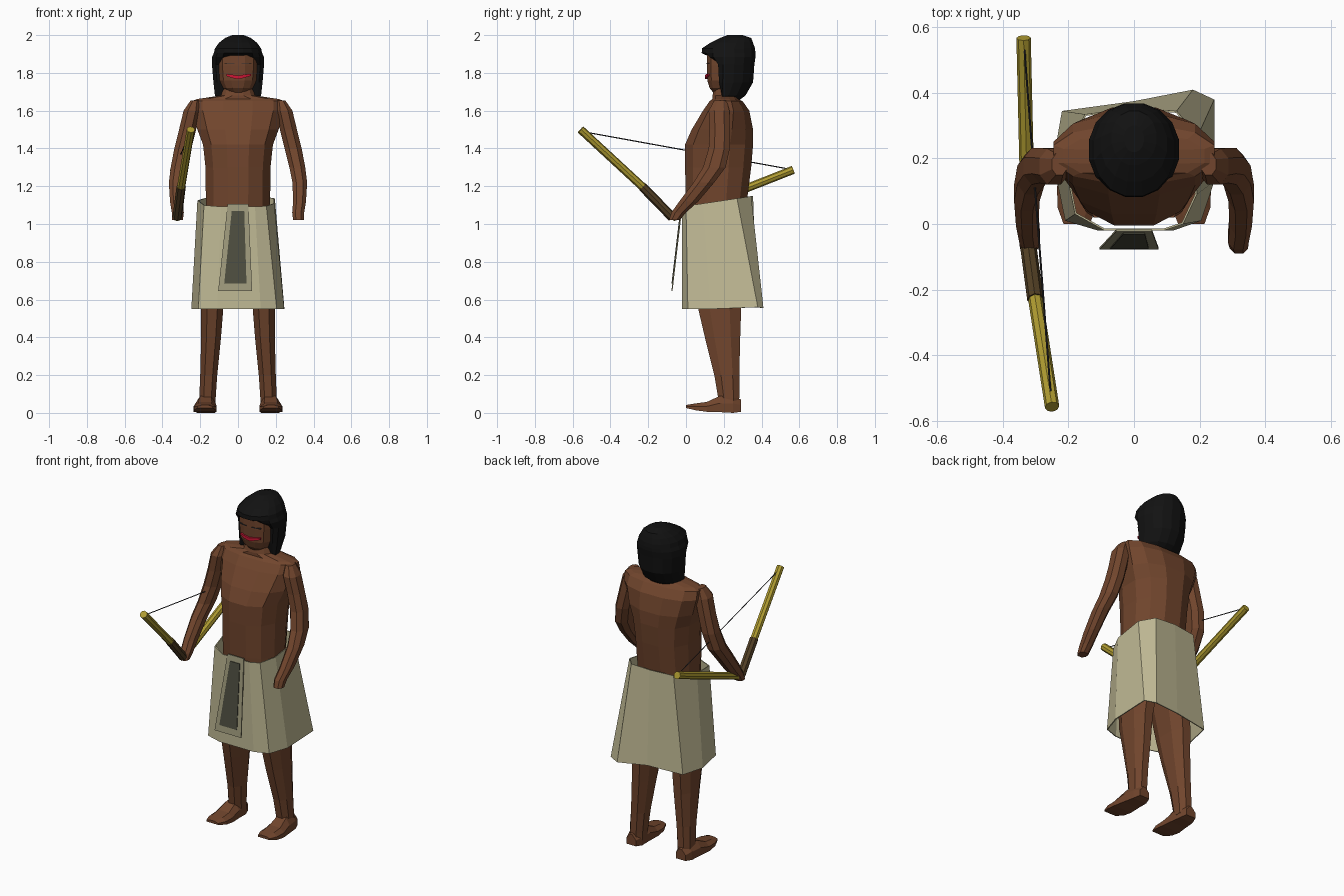
import bpy, bmesh, math
from mathutils import Vector

if "Cube" in bpy.data.objects:
    bpy.data.objects.remove(bpy.data.objects["Cube"])


def mat(name, rgb):
    m = bpy.data.materials.new(name)
    m.diffuse_color = (*rgb, 1)
    m.use_nodes = True
    m.node_tree.nodes["Principled BSDF"].inputs["Base Color"].default_value = m.diffuse_color
    return m


SKIN = mat("brown skin", (0.165, 0.06, 0.026))
HAIR = mat("black hair", (0.006, 0.006, 0.006))
LINEN = mat("linen", (0.53, 0.49, 0.30))
TRIM = mat("dull linen", (0.34, 0.32, 0.20))
PANEL = mat("dark panel", (0.075, 0.075, 0.05))
WOOD = mat("yellow wood", (0.43, 0.33, 0.03))
GRIP = mat("brown leather", (0.085, 0.05, 0.018))
CORD = mat("dark cord", (0.03, 0.03, 0.035))
LIPS = mat("red lips", (0.6, 0.008, 0.035))


def loft(name, rings, material, caps=True):
    """Skin a list of equal-length point rings into a flat-shaded mesh."""
    bm = bmesh.new()
    rows = [[bm.verts.new(p) for p in r] for r in rings]
    n = len(rows[0])
    for a, b in zip(rows, rows[1:]):
        for i in range(n):
            j = (i + 1) % n
            bm.faces.new((a[i], a[j], b[j], b[i]))
    if caps:
        bm.faces.new(rows[0][::-1])
        bm.faces.new(rows[-1])
    bmesh.ops.recalc_face_normals(bm, faces=bm.faces)
    me = bpy.data.meshes.new(name)
    bm.to_mesh(me)
    bm.free()
    me.materials.append(material)
    ob = bpy.data.objects.new(name, me)
    bpy.context.collection.objects.link(ob)
    return ob


def ring(z, x0, x1, y0, y1, n=12, p=2.3, clip=None):
    """Horizontal rounded ring filling the given x and y extents."""
    cx, cy, rx, ry = (x0 + x1) / 2, (y0 + y1) / 2, (x1 - x0) / 2, (y1 - y0) / 2
    k = math.cos(math.pi / n) ** (2 / p)
    pts = []
    for i in range(n):
        a = 2 * math.pi * (i + 0.5) / n
        c, s = math.cos(a), math.sin(a)
        x = cx + rx * math.copysign(abs(c) ** (2 / p), c) / k
        y = cy + ry * math.copysign(abs(s) ** (2 / p), s) / k
        pts.append((x, y if clip is None else max(y, clip), z))
    return pts


def rod(name, a, b, r, material, n=8):
    a, b = Vector(a), Vector(b)
    q = (b - a).to_track_quat('Z', 'Y')
    circle = [q @ Vector((r * math.cos(t), r * math.sin(t), 0))
              for t in (2 * math.pi * i / n for i in range(n))]
    return loft(name, [[a + v for v in circle], [b + v for v in circle]], material)


# Torso, shoulders and neck
torso = [(0.90, .17, .01, .31), (1.10, .17, .0, .32), (1.30, .172, -.005, .345),
         (1.42, .185, -.005, .355), (1.50, .215, .03, .355), (1.60, .245, .09, .335),
         (1.65, .245, .125, .30), (1.662, .215, .14, .275), (1.68, .09, .14, .27),
         (1.74, .07, .155, .26)]
loft("torso", [ring(z, -w, w, a, b) for z, w, a, b in torso], SKIN)

# Head
head = [(1.695, .045, .145, .27), (1.72, .078, .125, .29), (1.76, .098, .113, .31),
        (1.84, .105, .11, .32), (1.92, .105, .11, .32), (1.95, .09, .14, .31)]
loft("head", [ring(z, -w, w, a, b, 12, 2.6) for z, w, a, b in head], SKIN)

# Hair: curtain behind the face, fringe and crown above
hair = [(1.65, .105, .12, .275, .20), (1.68, .122, .09, .315, .19), (1.75, .130, .09, .355, .175),
        (1.845, .138, .09, .362, .17), (1.885, .137, .085, .368, .125), (1.905, .128, .083, .368, None),
        (1.93, .122, .085, .365, None), (1.96, .10, .13, .355, None), (1.985, .068, .18, .345, None),
        (2.0, .03, .22, .30, None)]
loft("hair", [ring(z, -w, w, a, b, 16, 2.1, c) for z, w, a, b, c in hair], HAIR)

# Lips and eyes
mouth = []
for x in (-.062, -.03, 0, .03, .07):
    y, z = .10 + 2.6 * x * x, 1.776 + .2 * abs(x)
    h = .009 if abs(x) < .05 else .005
    mouth.append([(x, y, z - h), (x, y, z + h), (x, y + .012, z + h), (x, y + .012, z - h)])
loft("lips", mouth, LIPS)
for s in (-1, 1):
    lid = []
    for x in (.018, .045, .072):
        y = .104 + 2.2 * x * x
        lid.append([(s * x, y, 1.849), (s * x, y, 1.853), (s * x, y + .009, 1.853), (s * x, y + .009, 1.849)])
    loft("eye", lid, CORD)

# Arms, legs and feet, mirrored left to right
arm = [(1.655, .205, .25, .15, .215), (1.60, .20, .288, .12, .23), (1.50, .222, .312, .125, .232),
       (1.40, .247, .337, .12, .232), (1.30, .272, .356, .09, .21), (1.22, .288, .366, .04, .15),
       (1.12, .292, .36, -.035, .065), (1.06, .287, .35, -.078, .0), (1.02, .292, .348, -.09, -.035)]
leg = [(1.0, .005, .165, .02, .31), (.80, .035, .185, .035, .31), (.55, .078, .195, .065, .292),
       (.40, .09, .195, .10, .287), (.20, .11, .20, .15, .282), (.08, .118, .205, .17, .282),
       (.03, .12, .205, .18, .28)]
foot = [(0.0, .135, .215, .026, .042), (.05, .115, .233, .014, .05), (.11, .113, .235, .006, .058),
        (.18, .118, .225, .004, .09), (.25, .122, .215, .0, .09), (.292, .135, .20, .006, .07)]
for s in (-1, 1):
    def side(pts):
        return [(s * x, y, z) for x, y, z in pts]
    loft("arm", [side(ring(z, a, b, c, d, 8)) for z, a, b, c, d in arm], SKIN)
    loft("leg", [side(ring(z, a, b, c, d, 8)) for z, a, b, c, d in leg], SKIN)
    loft("foot", [side([(a, y, lo), (b, y, lo), (b, y, lo + .55 * (hi - lo)),
                        (b - .025, y, hi), (a + .025, y, hi), (a, y, lo + .55 * (hi - lo))])
                  for y, a, b, lo, hi in foot], SKIN)

# Wrapped skirt, an open flaring shell with uneven folds
waist = [(-.09, -.02), (.09, -.02), (.15, .0), (.192, .09), (.195, .27), (.13, .345),
         (0, .355), (-.15, .335), (-.215, .2), (-.18, .03)]
hem = [(-.11, -.02), (.12, -.02), (.205, .01), (.245, .13), (.245, .38), (.18, .41),
       (0, .375), (-.22, .345), (-.247, .19), (-.21, .01)]
lift = [0, 0, 0, 0, .01, .005, .02, .01, 0, 0]
skirt = loft("skirt", [[(x, y, 1.095 + .15 * y) for x, y in waist],
                       [(x, y, .55 + d) for (x, y), d in zip(hem, lift)]], LINEN, caps=False)
mod = skirt.modifiers.new("cloth thickness", 'SOLIDIFY')
mod.thickness = .006


# Apron plate hanging away from the skirt, with a dark inset panel
def apron(name, zt, zb, top, bottom, out, material):
    def y(z):
        return -.024 - .054 * (1.1 - z) / .46 - out
    corners = [(top[0], zt), (top[1], zt), (bottom[1], zb), (bottom[0], zb)]
    loft(name, [[(x, y(z) + d, z) for x, z in corners] for d in (0, .006)], material)


apron("apron", 1.105, .645, (-.055, .055), (-.105, .075), 0, TRIM)
apron("apron_panel", 1.07, .685, (-.033, .033), (-.073, .045), .004, PANEL)

# Bow with bent stave, wrapped grip and string
bend, wrap = (-.322, -.072, 1.035), (-.301, -.23, 1.197)
rod("bow_lower_limb", bend, (-.337, .568, 1.287), .022, WOOD)
rod("bow_upper_limb", wrap, (-.25, -.558, 1.50), .022, WOOD)
rod("bow_grip", bend, wrap, .025, GRIP)
rod("bow_string", (-.253, -.535, 1.487), (-.335, .54, 1.292), .003, CORD, 4)
